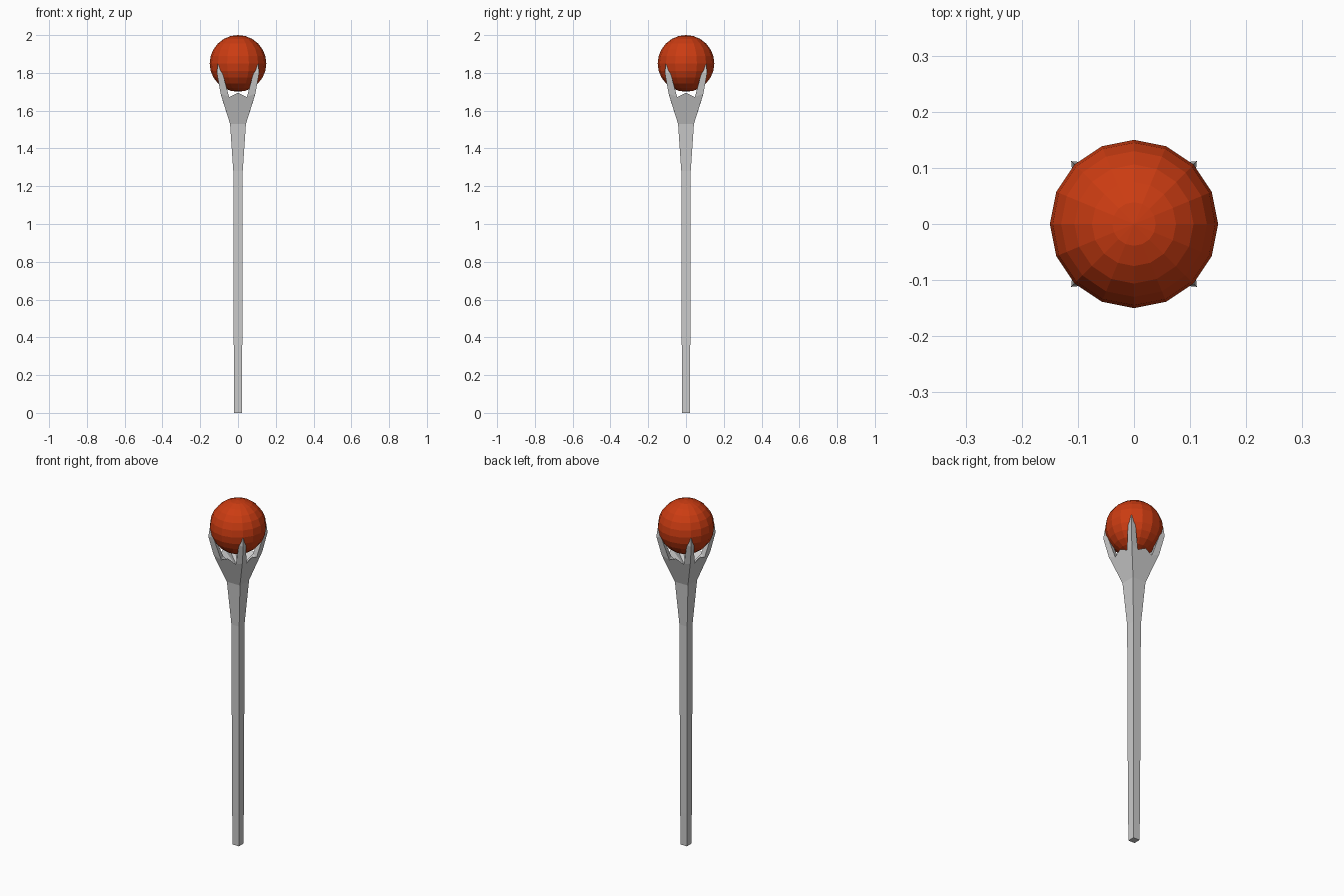
import bpy, bmesh
from math import pi
from mathutils import Matrix, Vector

if "Cube" in bpy.data.objects:
    bpy.data.objects.remove(bpy.data.objects["Cube"])


def finish(name, bm):
    bmesh.ops.remove_doubles(bm, verts=bm.verts, dist=0.0005)
    bmesh.ops.recalc_face_normals(bm, faces=bm.faces)
    mesh = bpy.data.meshes.new(name)
    bm.to_mesh(mesh)
    bm.free()
    obj = bpy.data.objects.new(name, mesh)
    bpy.context.collection.objects.link(obj)
    return obj


def corner(half, z):
    return Vector((half, half, z))


# Square shaft profile: (height, half width)
profile = [(0, 0.02), (0.19, 0.022), (0.7, 0.0235), (1.28, 0.025), (1.53, 0.042)]

# Claw cross-section: outer corner, two side points, inner point
base = [corner(0.092, 1.69), Vector((0.047, 0.087, 1.672)),
        corner(0.056, 1.68), Vector((0.087, 0.047, 1.672))]
shoulder = [corner(0.112, 1.80), Vector((0.082, 0.109, 1.80)),
            corner(0.088, 1.80), Vector((0.109, 0.082, 1.80))]
tip = corner(0.107, 1.85)
mid = Vector((0, 0.093, 1.695))
floor = Vector((0, 0, 1.60))

# Staff: one quarter is built and turned four times
bm = bmesh.new()
for i in range(4):
    turn = Matrix.Rotation(i * pi / 2, 3, 'Z')

    def face(*points):
        bm.faces.new([bm.verts.new(turn @ p) for p in points])

    def flip(p):
        return Vector((-p.x, p.y, p.z))

    # Shaft side
    for (z0, h0), (z1, h1) in zip(profile, profile[1:]):
        a, b = corner(h0, z0), corner(h1, z1)
        face(a, b, flip(b), flip(a))
    face(Vector((0, 0, 0)), corner(0.02, 0), flip(corner(0.02, 0)))
    # Cup side, outside and inside
    low = corner(0.042, 1.53)
    face(low, base[0], base[1], mid, flip(base[1]), flip(base[0]), flip(low))
    face(mid, base[1], floor)
    face(mid, flip(base[1]), floor)
    face(base[1], base[2], floor)
    face(base[3], base[2], floor)
    # Claw on the corner
    for j in range(4):
        k = (j + 1) % 4
        face(base[j], base[k], shoulder[k], shoulder[j])
        face(shoulder[j], shoulder[k], tip)
finish("staff", bm)

# Faceted orb held by the claws
bm = bmesh.new()
bmesh.ops.create_uvsphere(bm, u_segments=16, v_segments=12, radius=0.15,
                          matrix=Matrix.Translation((0, 0, 1.85)))
orb = finish("orb", bm)
red = bpy.data.materials.new("orb_red")
red.diffuse_color = (0.6, 0.045, 0.006, 1)
red.use_nodes = True
red.node_tree.nodes["Principled BSDF"].inputs["Base Color"].default_value = red.diffuse_color
orb.data.materials.append(red)
